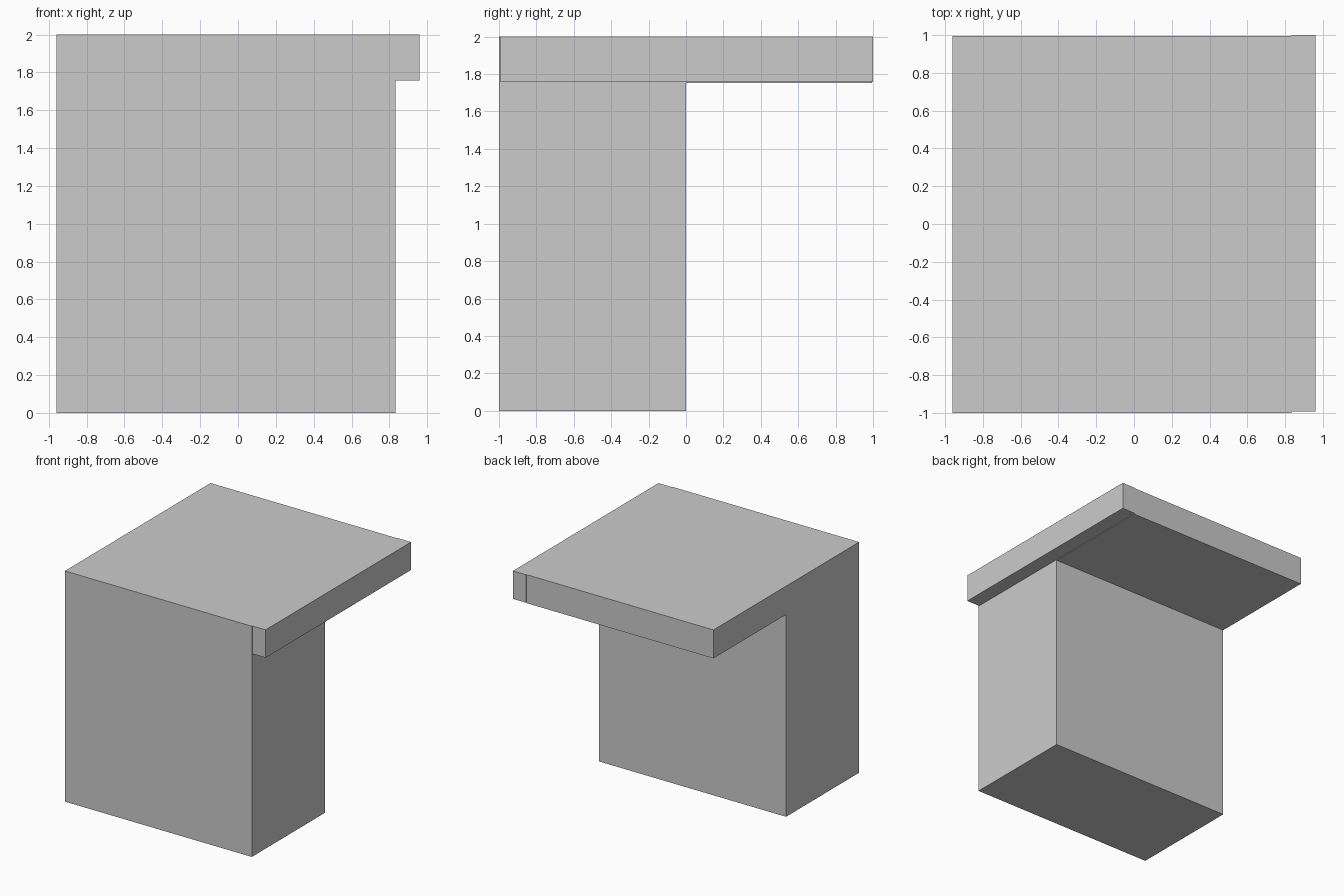
import bpy
import bmesh

if "Cube" in bpy.data.objects:
    bpy.data.objects.remove(bpy.data.objects["Cube"])


def extrude_profile(name, profile, x0, x1):
    """Extrude a closed (y, z) outline along x."""
    bm = bmesh.new()
    face = bm.faces.new([bm.verts.new((x0, y, z)) for y, z in profile])
    result = bmesh.ops.extrude_face_region(bm, geom=[face])
    verts = [v for v in result["geom"] if isinstance(v, bmesh.types.BMVert)]
    bmesh.ops.translate(bm, verts=verts, vec=(x1 - x0, 0, 0))
    bmesh.ops.recalc_face_normals(bm, faces=bm.faces)
    mesh = bpy.data.meshes.new(name)
    bm.to_mesh(mesh)
    bm.free()
    obj = bpy.data.objects.new(name, mesh)
    bpy.context.collection.objects.link(obj)
    return obj


# Block with the overhanging top slab
extrude_profile("overhanging_block",
                [(-1, 0), (0, 0), (0, 1.753), (0.995, 1.753), (0.995, 2), (-1, 2)],
                -0.96, 0.833)

# Narrow strip along the right edge of the slab
extrude_profile("side_strip",
                [(-0.993, 1.758), (1, 1.758), (1, 2), (-0.993, 2)],
                0.833, 0.96)
